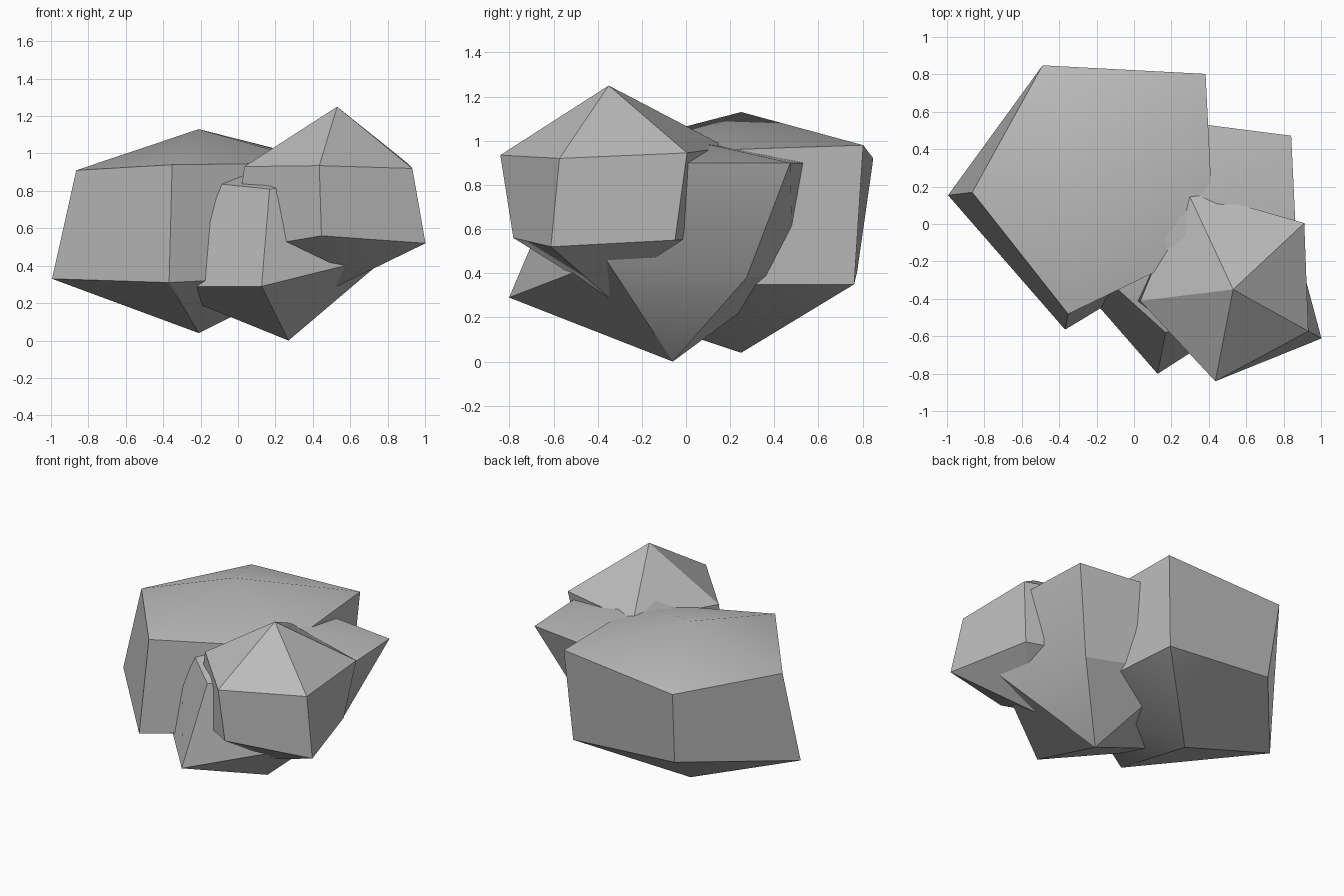
import bpy
import bmesh
from math import cos, sin, radians

cube = bpy.data.objects.get("Cube")
if cube:
    bpy.data.objects.remove(cube, do_unlink=True)

# One plain stone colour
stone = bpy.data.materials.new("stone grey")
stone.use_nodes = True
colour = (0.5, 0.5, 0.5, 1.0)
stone.diffuse_color = colour
shader = next(n for n in stone.node_tree.nodes if n.type == 'BSDF_PRINCIPLED')
shader.inputs["Base Color"].default_value = colour
shader.inputs["Roughness"].default_value = 0.9

SIDES = 5
START_ANGLE = 43


def boulder(name, centre, top, bottom, upper, lower):
    """Five-sided stone: two uneven rings closed by a peak and a foot.
    Each ring is a list of (radius, height) pairs."""
    cx, cy = centre
    bm = bmesh.new()

    def ring(pairs):
        verts = []
        for i, (radius, height) in enumerate(pairs):
            a = radians(START_ANGLE + i * 360 / SIDES)
            verts.append(bm.verts.new((cx + radius * cos(a), cy + radius * sin(a), height)))
        return verts

    peak = bm.verts.new((cx, cy, top))
    foot = bm.verts.new((cx, cy, bottom))
    high, low = ring(upper), ring(lower)
    for i in range(SIDES):
        j = (i + 1) % SIDES
        bm.faces.new((peak, high[i], high[j]))
        bm.faces.new((high[i], low[i], low[j], high[j]))
        bm.faces.new((foot, low[j], low[i]))
    bmesh.ops.recalc_face_normals(bm, faces=bm.faces[:])

    mesh = bpy.data.meshes.new(name)
    bm.to_mesh(mesh)
    bm.free()
    mesh.materials.append(stone)
    obj = bpy.data.objects.new(name, mesh)
    bpy.context.collection.objects.link(obj)

    # Soften only the shallow ridges
    bpy.ops.object.select_all(action='DESELECT')
    obj.select_set(True)
    bpy.context.view_layer.objects.active = obj
    bpy.ops.object.shade_smooth_by_angle(angle=radians(30))
    return obj


# Large stone at the back
boulder("large_rock", centre=(-0.21, 0.25), top=1.13, bottom=0.04,
        upper=[(0.81, 0.98), (0.66, 0.92), (0.66, 0.91), (0.745, 0.94), (0.73, 0.95)],
        lower=[(0.75, 0.35), (0.58, 0.41), (0.79, 0.33), (0.83, 0.31), (0.71, 0.35)])

# Raised stone at the front
boulder("raised_rock", centre=(0.53, -0.35), top=1.25, bottom=0.29,
        upper=[(0.52, 0.945), (0.59, 0.97), (0.5, 0.93), (0.5, 0.935), (0.46, 0.92)],
        lower=[(0.44, 0.55), (0.5, 0.56), (0.56, 0.48), (0.44, 0.56), (0.54, 0.52)])

# Low stone wedged between the two
boulder("middle_rock", centre=(0.27, -0.06), top=1.02, bottom=0.0,
        upper=[(0.78, 0.9), (0.71, 0.9), (0.6, 0.86), (0.53, 0.81), (0.7, 0.9)],
        lower=[(0.49, 0.38), (0.6, 0.4), (0.72, 0.29), (0.755, 0.29), (0.62, 0.46)])
